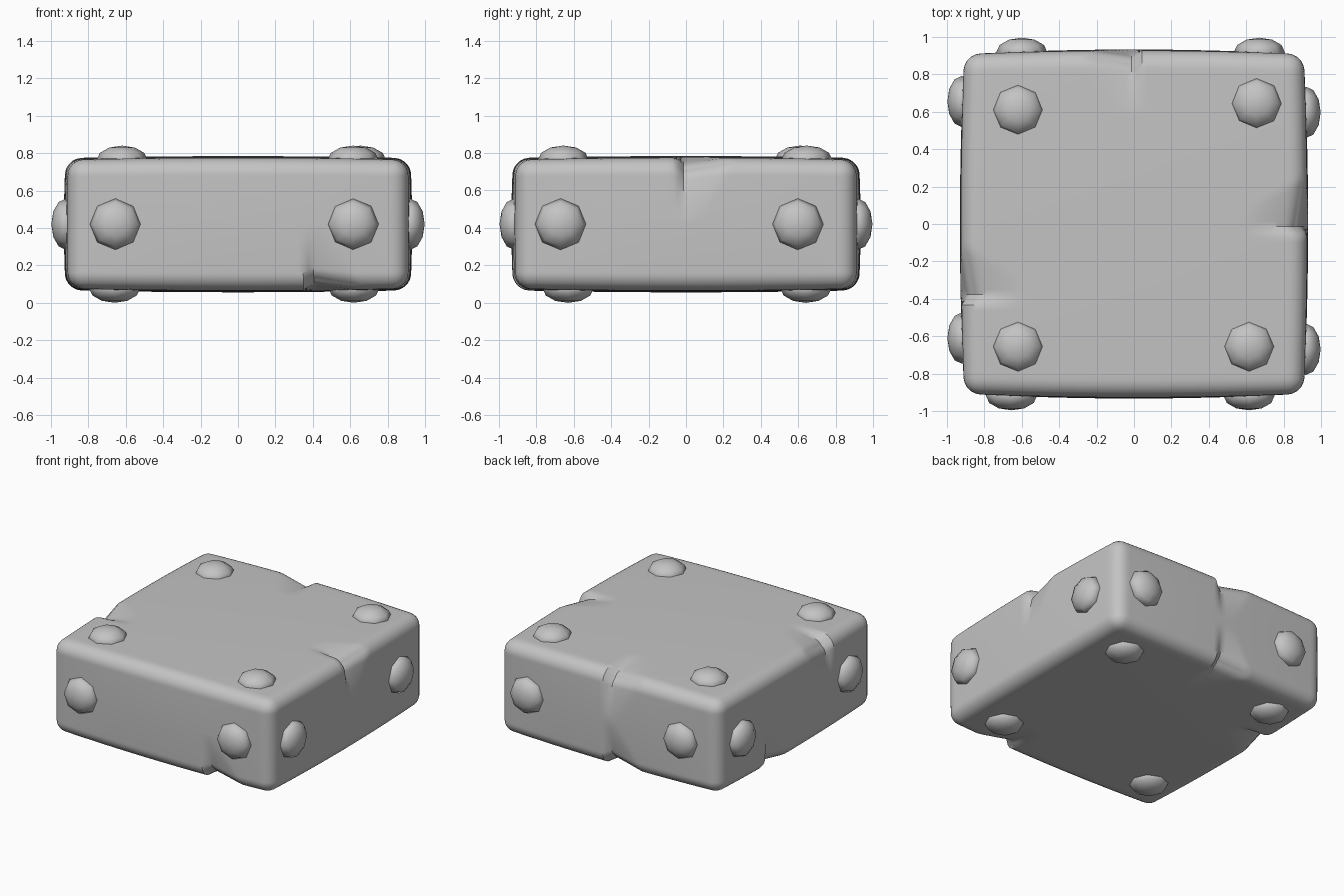
import bpy
import bmesh
from math import exp
from mathutils import Vector

old = bpy.data.objects.get("Cube")
if old:
    bpy.data.objects.remove(old, do_unlink=True)

GREY = (0.55, 0.55, 0.55, 1)
stone = bpy.data.materials.new("plain grey")
stone.use_nodes = True
stone.diffuse_color = GREY
stone.node_tree.nodes["Principled BSDF"].inputs["Base Color"].default_value = GREY

HALF = Vector((0.907, 0.907, 0.342))
MID = Vector((0, 0, 0.42))
ROUND = 0.085


def finish(bm, name, angle):
    mesh = bpy.data.meshes.new(name)
    bm.to_mesh(mesh)
    bm.free()
    obj = bpy.data.objects.new(name, mesh)
    bpy.context.collection.objects.link(obj)
    mesh.materials.append(stone)
    bpy.ops.object.select_all(action='DESELECT')
    obj.select_set(True)
    bpy.context.view_layer.objects.active = obj
    bpy.ops.object.shade_smooth_by_angle(angle=angle)
    return obj


# Dents: outward side, vertical side, place along the edge, tapering direction
X, Y, Z = Vector((1, 0, 0)), Vector((0, 1, 0)), Vector((0, 0, 1))
DENTS = [
    (X, Z, -0.02, Y),
    (-X, Z, -0.39, Y),
    (Y, Z, 0.0, -X),
    (-Y, -Z, 0.39, X),
    (Y, -Z, 0.0, -X),
    (-X, -Z, 0.35, -Y),
]


def dent_offset(p):
    """Push the surface in with one steep and one gentle flank."""
    move = Vector()
    for side, up, place, taper in DENTS:
        along = p.dot(taper) - place * (taper.x + taper.y)
        a = HALF.x - p.dot(side)
        b = HALF.z - p.dot(up)
        across = max(a, b, 0)
        reach = max(0, 1 - across / 0.33)
        if along >= 0:
            flank = max(0, 1 - along / (0.08 + 0.2 * reach))
        else:
            flank = max(0, 1 + along / 0.03)
        depth = 0.05 * reach ** 1.3 * flank
        move -= (side * exp(-max(a, 0) * 4) + up * exp(-max(b, 0) * 4)) * depth
    return move


# Slab body: rounded, gently swollen block with chipped edges
bm = bmesh.new()
bmesh.ops.create_cube(bm, size=2)
bmesh.ops.subdivide_edges(bm, edges=bm.edges[:], cuts=64, use_grid_fill=True)
for v in bm.verts:
    p = Vector([c * h for c, h in zip(v.co, HALF)])
    core = Vector([max(ROUND - h, min(h - ROUND, c)) for c, h in zip(p, HALF)])
    p = core + (p - core).normalized() * ROUND
    u = Vector([c / h for c, h in zip(p, HALF)])
    swell = Vector((
        0.024 * u.x * (1 - u.y ** 2) * (1 - 0.4 * u.z ** 2),
        0.026 * u.y * (1 - u.x ** 2) * (1 - 0.4 * u.z ** 2),
        0.022 * u.z * (1 - 0.5 * u.x ** 2 - 0.5 * u.y ** 2),
    ))
    v.co = p + swell + dent_offset(p) + MID
finish(bm, "slab_body", 0.6)


# Studs: flattened eight-sided domes, two rows on every side
def stud(name, centre, normal):
    bm = bmesh.new()
    bmesh.ops.create_uvsphere(bm, u_segments=8, v_segments=6, radius=1)
    for v in bm.verts:
        v.co = Vector((v.co.x * 0.137, v.co.y * 0.137, v.co.z * 0.078))
    obj = finish(bm, name, 0.85)
    obj.rotation_mode = 'QUATERNION'
    obj.rotation_quaternion = Z.rotation_difference(normal)
    obj.location = centre


STUDS = {
    "top": (Z, [(-0.62, 0.61), (0.655, 0.645), (-0.62, -0.655), (0.615, -0.655)]),
    "bottom": (-Z, [(-0.66, 0.64), (0.62, 0.64), (-0.66, -0.63), (0.62, -0.63)]),
    "front": (-Y, [-0.655, 0.615]),
    "back": (Y, [-0.6, 0.67]),
    "left": (X, [-0.67, 0.597]),
    "right": (-X, [-0.61, 0.655]),
}
for side, (normal, places) in STUDS.items():
    for i, place in enumerate(places):
        if normal.z:
            centre = Vector((*place, 0)) + MID + normal * 0.342
        elif normal.x:
            centre = normal * 0.92 + Y * place + MID
        else:
            centre = normal * 0.918 + X * place + MID
        stud(f"{side}_stud_{i + 1}", centre, normal)
